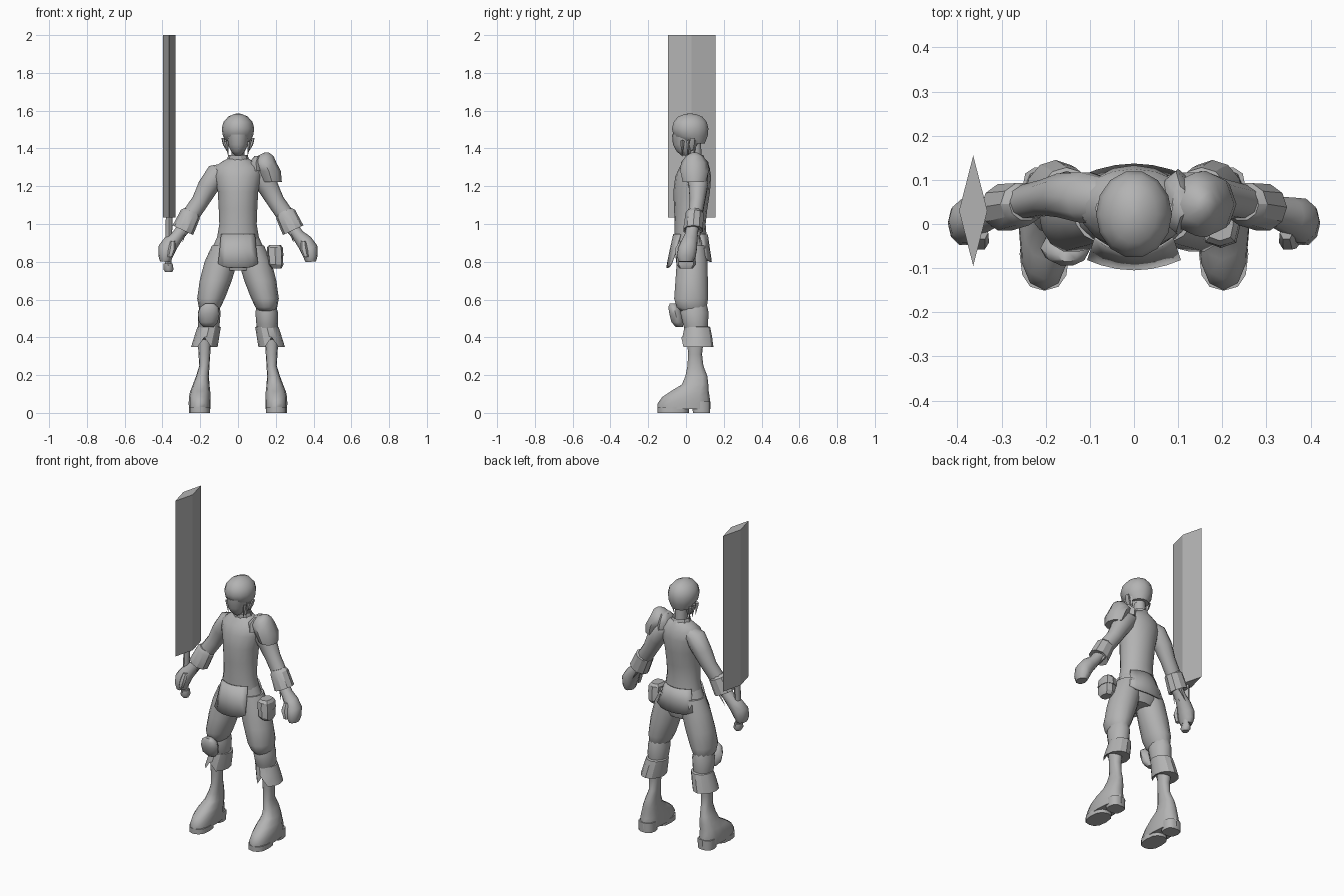
import bpy, bmesh, math
from mathutils import Vector

GREY = bpy.data.materials.new("plain_grey")
GREY.diffuse_color = (0.45, 0.45, 0.45, 1)


def finish(name, bm, angle=50):
    bmesh.ops.recalc_face_normals(bm, faces=bm.faces[:])
    me = bpy.data.meshes.new(name)
    bm.to_mesh(me)
    bm.free()
    me.materials.append(GREY)
    ob = bpy.data.objects.new(name, me)
    bpy.context.collection.objects.link(ob)
    bpy.ops.object.select_all(action='DESELECT')
    ob.select_set(True)
    bpy.context.view_layer.objects.active = ob
    bpy.ops.object.shade_smooth_by_angle(angle=math.radians(angle))
    return ob


def loft(name, rings, n=12, s=1, flat=True, power=1.0, angle=50, notch=0):
    """Rings of (x, y, z, half width, half depth); tilted along the path when not flat."""
    bm = bmesh.new()
    cs = [Vector((r[0] * s, r[1], r[2])) for r in rings]
    rows = []
    for i, r in enumerate(rings):
        u = Vector((1, 0, 0))
        if not flat:
            t = cs[min(i + 1, len(cs) - 1)] - cs[max(i - 1, 0)]
            u = Vector((-t.z, 0, t.x)).normalized()
        row = []
        for k in range(n):
            a = math.tau * k / n
            c, d = math.cos(a), math.sin(a)
            c = math.copysign(abs(c) ** power, c)
            d = math.copysign(abs(d) ** power, d)
            row.append(bm.verts.new(cs[i] + u * c * r[3] + Vector((0, d * r[4], 0))))
        rows.append(row)
    for a, b in zip(rows, rows[1:]):
        for k in range(n):
            bm.faces.new((a[k], a[(k + 1) % n], b[(k + 1) % n], b[k]))
    if notch:  # lift the front vertex of the first ring to split the hem
        rows[0][3 * n // 4].co.z += notch
    bm.faces.new(rows[0])
    bm.faces.new(rows[-1])
    return finish(name, bm, angle)


def spike(name, a, b, r):
    bm = bmesh.new()
    a, b = Vector(a), Vector(b)
    base = [bm.verts.new(a + Vector(o) * r) for o in ((1, 0, 0.4), (0, 1, 0), (-1, 0, -0.4), (0, -1, 0))]
    tip = bm.verts.new(b)
    for k in range(4):
        bm.faces.new((base[k], base[(k + 1) % 4], tip))
    bm.faces.new(base)
    return finish(name, bm)


def flap(name, rows):
    """Curved cloth panel from rows of (z, half width, middle y, edge y)."""
    bm = bmesh.new()
    grid = []
    for z, w, ym, ye in rows:
        grid.append([bm.verts.new((w * t, ym + (ye - ym) * t * t, z + (0.02 * t ** 4 if z < 0.85 else 0)))
                     for t in (-1, -0.7, -0.35, 0, 0.35, 0.7, 1)])
    for a, b in zip(grid, grid[1:]):
        for k in range(6):
            bm.faces.new((a[k], a[k + 1], b[k + 1], b[k]))
    ob = finish(name, bm)
    m = ob.modifiers.new("cloth", 'SOLIDIFY')
    m.thickness = 0.008
    m.offset = 0


# Torso, pelvis and collar
loft("torso", [(0, .025, .92, .112, .085), (0, .022, 1.0, .099, .082), (0, .025, 1.08, .102, .088),
               (0, .03, 1.17, .107, .097), (0, .038, 1.25, .125, .095), (0, .045, 1.30, .125, .08),
               (0, .05, 1.33, .085, .06), (0, .05, 1.355, .04, .045)], 16)
loft("pelvis", [(0, .03, .755, .09, .07), (0, .03, .80, .158, .083), (0, .027, .87, .138, .085),
                (0, .025, .94, .106, .082)], 16)
loft("collar", [(0, .05, 1.325, .065, .055), (0, .045, 1.365, .05, .05), (0, .045, 1.35, .035, .035)], 10, angle=30)
loft("neck", [(0, .05, 1.32, .034, .036), (0, .045, 1.43, .034, .036)], 10)
flap("front_flap", [(.945, .088, -.064, -.03), (.86, .096, -.083, -.052), (.768, .105, -.101, -.078)])
flap("back_flap", [(.945, .09, .112, .075), (.88, .105, .121, .09), (.80, .12, .133, .105)])

# Head: rounded hair cap over a narrower face with ears
loft("hair_cap", [(0, .045, 1.425, .055, .055), (0, .025, 1.465, .08, .092), (0, .022, 1.505, .086, .099),
                  (0, .022, 1.54, .077, .09), (0, .022, 1.568, .052, .066), (0, .022, 1.582, .022, .03),
                  (0, .022, 1.585, .005, .006)], 14)
loft("face", [(0, -.002, 1.362, .018, .022), (0, -.002, 1.385, .037, .048), (0, .003, 1.42, .054, .072),
              (0, .006, 1.475, .064, .08)], 12)
for s, side in ((1, "left"), (-1, "right")):
    loft(side + "_ear", [(.056, .03, 1.39, .006, .008), (.07, .03, 1.42, .01, .016),
                         (.08, .035, 1.455, .008, .014)], 6, s)
    for k in range(3):
        spike(side + "_hair_tip", (s * .062, -.02 + .035 * k, 1.44), (s * .05, -.02 + .03 * k, 1.355), .012)

# Arms, cuffs, hands and ribbons
for s, side in ((1, "left"), (-1, "right")):
    loft(side + "_arm", [(.06, .055, 1.295, .03, .05), (.11, .06, 1.265, .06, .06), (.16, .065, 1.195, .055, .052),
                         (.20, .06, 1.12, .046, .042), (.245, .05, 1.055, .046, .04),
                         (.275, .04, 1.0, .04, .036), (.305, .03, .955, .033, .033)], 10, s, False)
    loft(side + "_arm_cuff", [(.245, .045, 1.07, .04, .038), (.252, .045, 1.052, .055, .05),
                              (.292, .038, .967, .06, .055), (.285, .04, .982, .036, .035)], 10, s, False, angle=30)
    loft(side + "_glove", [(.285, .035, .985, .034, .034), (.318, .028, .94, .033, .036),
                           (.352, .018, .905, .043, .044), (.376, .008, .868, .047, .052),
                           (.384, .002, .828, .038, .052), (.385, 0, .80, .028, .038)], 10, s, False)
    loft(side + "_thumb", [(.345, -.02, .91, .015, .016), (.348, -.042, .87, .02, .018),
                           (.36, -.045, .825, .015, .012)], 6, s)
    for k in range(3):
        spike(side + "_ribbon", (s * .275, .02 + .025 * k, .965), (s * (.295 + .012 * k), .0 + .035 * k, .90), .009)

# Shoulder guard and hip pouch, worn on the left only
loft("shoulder_guard", [(.18, .045, 1.222, .052, .062), (.163, .045, 1.28, .064, .075), (.14, .045, 1.325, .063, .072),
                        (.146, .045, 1.36, .042, .045), (.152, .045, 1.378, .012, .015)], 8)
loft("guard_inner_plate", [(.10, .05, 1.28, .035, .075), (.095, .05, 1.325, .035, .07),
                           (.105, .05, 1.36, .018, .035)], 8)
loft("hip_pouch", [(.205, .0, .765, .026, .035), (.2, .0, .785, .04, .05), (.197, .0, .845, .04, .05),
                   (.195, .0, .885, .03, .04)], 8, power=.7, angle=30)
loft("pouch_lid", [(.197, .0, .83, .044, .054), (.195, .0, .875, .042, .05), (.195, .0, .89, .03, .038)], 8, power=.7, angle=30)

# Legs, trouser hems and boots
for s, side in ((1, "left"), (-1, "right")):
    loft(side + "_trouser", [(.07, .032, .885, .068, .075), (.09, .032, .80, .087, .083), (.118, .03, .70, .085, .088),
                             (.143, .027, .605, .073, .092), (.15, .03, .56, .058, .082),
                             (.15, .035, .54, .045, .065)], 14, s)
    loft(side + "_knee_wrap", [(.155, .055, .43, .05, .058), (.155, .05, .47, .058, .066), (.152, .045, .53, .06, .075),
                               (.15, .045, .575, .05, .065)], 12, s)
    loft(side + "_hem", [(.178, .06, .35, .07, .085), (.165, .06, .405, .066, .078), (.153, .06, .455, .062, .068),
                         (.153, .06, .46, .045, .05)], 12, s, angle=30, notch=.05)
    loft(side + "_boot", [(.203, -.01, .02, .057, .14), (.203, -.01, .05, .058, .14), (.203, 0, .085, .057, .125),
                          (.2, .02, .115, .053, .1), (.195, .048, .15, .044, .07), (.188, .055, .195, .034, .058),
                          (.178, .05, .25, .027, .042), (.178, .048, .31, .031, .037),
                          (.178, .05, .40, .036, .045)], 12, s, power=.85)
    loft(side + "_sole", [(.203, -.068, .0, .056, .083), (.203, -.068, .03, .056, .083)], 12, s, power=.8)
    loft(side + "_heel", [(.203, .082, .0, .048, .047), (.203, .08, .06, .05, .05)], 10, s, power=.7)

# Knee pad on the right leg
loft("knee_pad", [(-.157, -.035, .455, .028, .02), (-.157, -.045, .48, .05, .034), (-.155, -.055, .525, .057, .035),
                  (-.152, -.065, .56, .048, .03), (-.15, -.07, .58, .022, .016)], 10)

# Sword: diamond blade, grip and pommel
loft("sword_blade", [(-.364, .03, 1.035, .032, .125), (-.364, .03, 2.0, .032, .125)], 4, angle=10)
loft("sword_grip", [(-.37, .012, .78, .017, .02), (-.364, .02, 1.05, .018, .022)], 8)
loft("sword_pommel", [(-.367, .012, .745, .018, .02), (-.368, .012, .76, .027, .03), (-.37, .012, .79, .024, .028)], 8)
